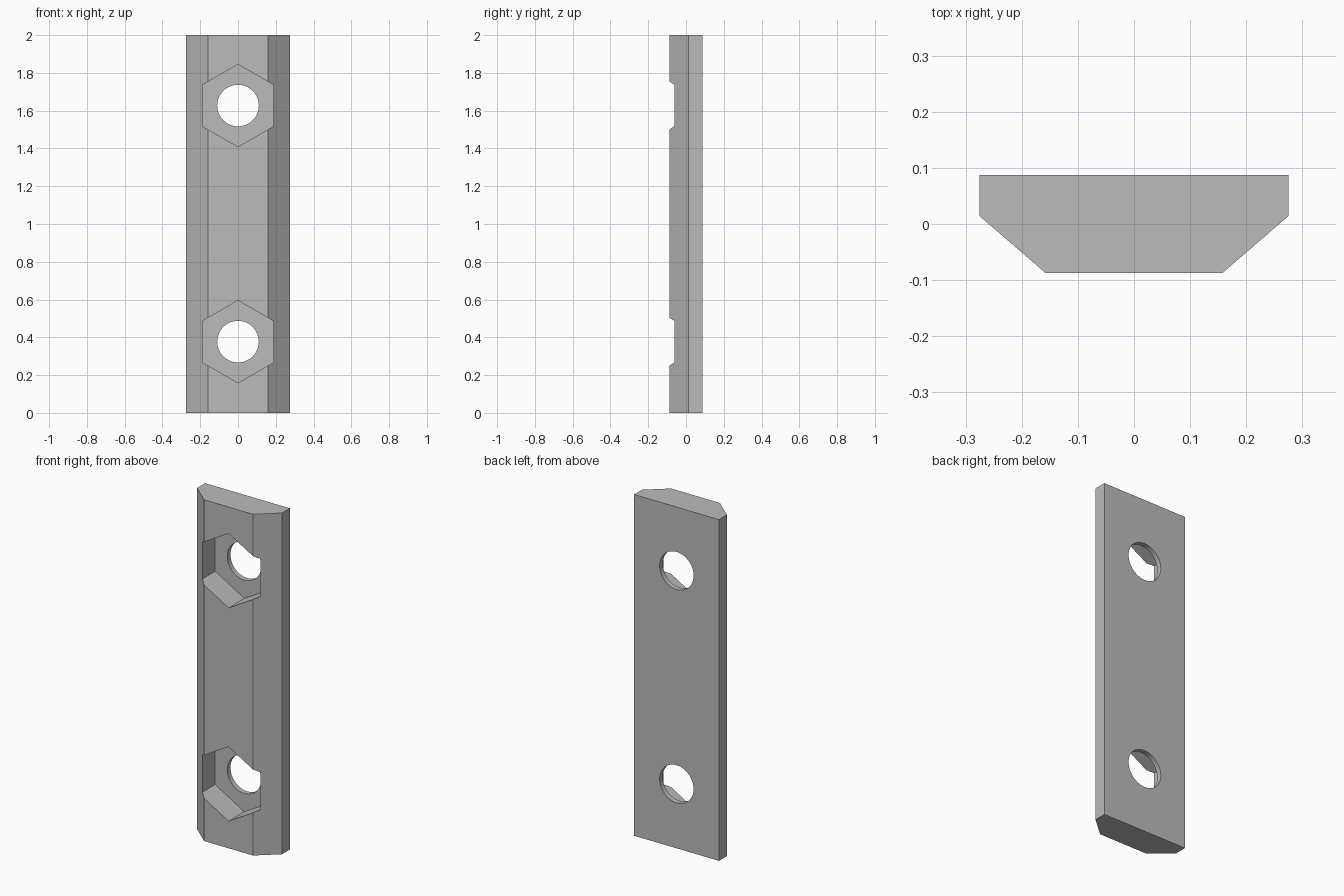
import bpy
import bmesh
import math
from mathutils import Matrix

cube = bpy.data.objects.get("Cube")
if cube:
    bpy.data.objects.remove(cube, do_unlink=True)

HEIGHT = 2.0
BACK, SHOULDER, FRONT = 0.087, 0.014, -0.087
HALF_BACK, HALF_FRONT = 0.275, 0.158
POCKET_FLOOR = 0.058
HOLE_HEIGHTS = (0.377, 1.627)

grey = bpy.data.materials.new("plain_grey")
grey.use_nodes = True
colour = (0.5, 0.5, 0.5, 1)
grey.diffuse_color = colour
grey.node_tree.nodes["Principled BSDF"].inputs["Base Color"].default_value = colour


def add_object(name, bm):
    bmesh.ops.recalc_face_normals(bm, faces=bm.faces)
    mesh = bpy.data.meshes.new(name)
    bm.to_mesh(mesh)
    bm.free()
    mesh.materials.append(grey)
    obj = bpy.data.objects.new(name, mesh)
    bpy.context.collection.objects.link(obj)
    return obj


def prism_cutter(name, sides, radius, y0, y1, z):
    """Prism running along y, with a corner pointing up."""
    bm = bmesh.new()
    place = Matrix.Translation((0, (y0 + y1) / 2, z)) @ Matrix.Rotation(math.pi / 2, 4, "X")
    bmesh.ops.create_cone(bm, cap_ends=True, segments=sides, radius1=radius,
                          radius2=radius, depth=y1 - y0, matrix=place)
    obj = add_object(name, bm)
    obj.hide_render = True
    return obj


# Bar with chamfered front edges
half = [(HALF_FRONT, FRONT), (HALF_BACK, SHOULDER), (HALF_BACK, BACK)]
outline = half + [(-x, y) for x, y in reversed(half)]
bm = bmesh.new()
base = bm.faces.new([bm.verts.new((x, y, 0)) for x, y in outline])
top = bmesh.ops.extrude_face_region(bm, geom=[base])["geom"]
bmesh.ops.translate(bm, vec=(0, 0, HEIGHT),
                    verts=[v for v in top if isinstance(v, bmesh.types.BMVert)])
bar = add_object("mounting_bar", bm)

# Hexagonal nut pockets and round bolt holes
cutters = []
for z in HOLE_HEIGHTS:
    cutters.append(prism_cutter("nut_pocket_cutter", 6, 0.218, -0.3, POCKET_FLOOR, z))
    cutters.append(prism_cutter("bolt_hole_cutter", 64, 0.11, -0.25, 0.25, z))

bpy.ops.object.select_all(action="DESELECT")
bar.select_set(True)
bpy.context.view_layer.objects.active = bar
for cutter in cutters:
    cut = bar.modifiers.new("cut", "BOOLEAN")
    cut.operation = "DIFFERENCE"
    cut.solver = "EXACT"
    cut.object = cutter
    bpy.ops.object.modifier_apply(modifier=cut.name)
    bpy.data.objects.remove(cutter, do_unlink=True)

bpy.ops.object.shade_smooth_by_angle(angle=math.radians(25))
